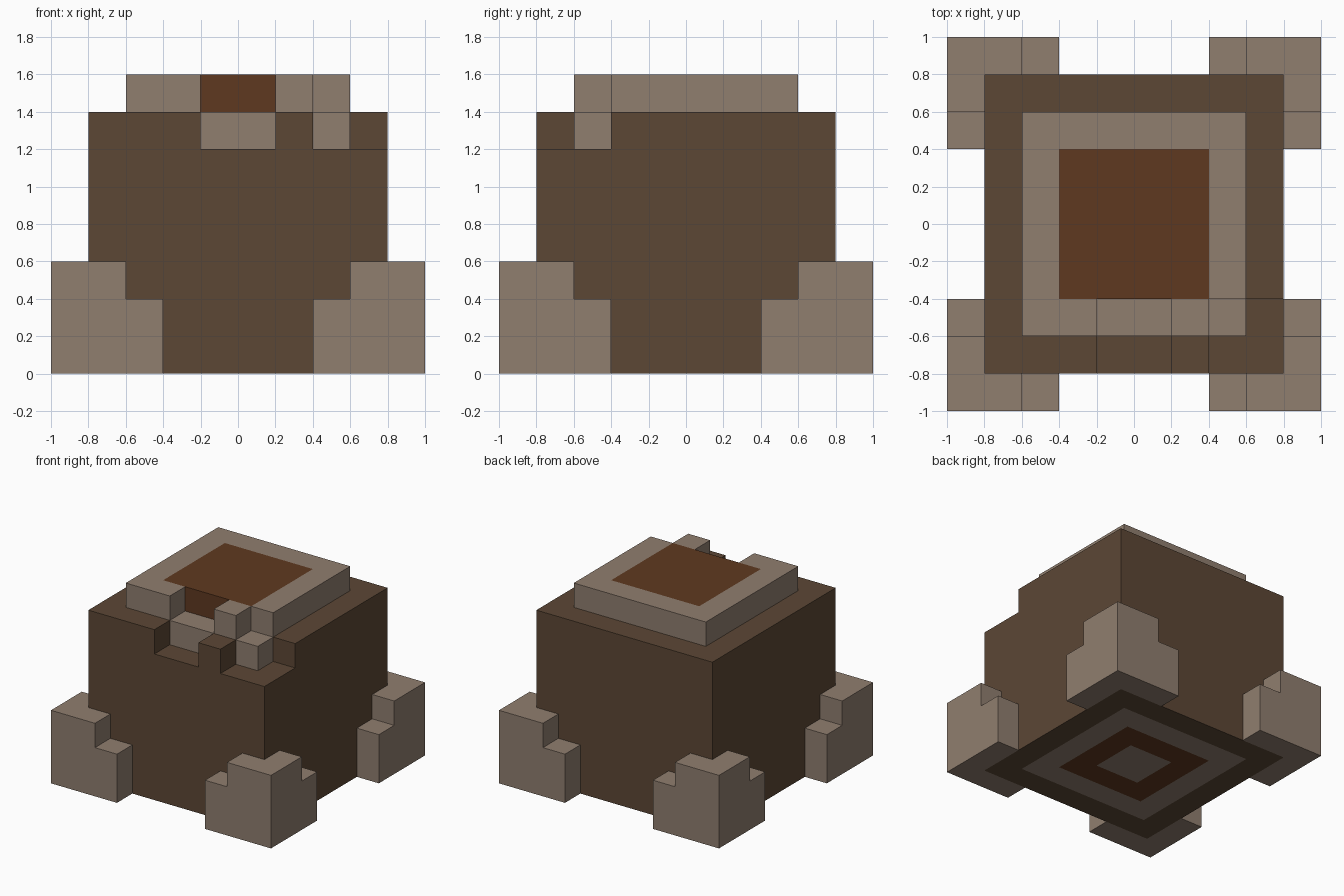
import bpy, bmesh

cube = bpy.data.objects.get("Cube")
if cube:
    bpy.data.objects.remove(cube, do_unlink=True)


def srgb(r, g, b):
    lin = [((c / 255 + 0.055) / 1.055) ** 2.4 for c in (r, g, b)]
    return (*lin, 1.0)


def material(name, colour):
    mat = bpy.data.materials.new(name)
    mat.use_nodes = True
    mat.diffuse_color = colour
    node = next(n for n in mat.node_tree.nodes if n.type == "BSDF_PRINCIPLED")
    node.inputs["Base Color"].default_value = colour
    return mat


dark = material("dark_brown", srgb(92, 71, 53))
tan = material("pale_tan", srgb(144, 126, 111))
rust = material("rust_brown", srgb(95, 57, 32))


def prism(name, outline, z0, z1, mats, rings=()):
    """Extrude a flat outline; optionally inset coloured rings on its underside."""
    bm = bmesh.new()
    base = bm.faces.new([bm.verts.new((x, y, z0)) for x, y in outline])
    top = bmesh.ops.extrude_face_region(bm, geom=[base], use_keep_orig=True)
    verts = [g for g in top["geom"] if isinstance(g, bmesh.types.BMVert)]
    bmesh.ops.translate(bm, verts=verts, vec=(0, 0, z1 - z0))
    bmesh.ops.recalc_face_normals(bm, faces=bm.faces)
    for index in rings:
        bmesh.ops.inset_region(bm, faces=[base], thickness=0.2, use_even_offset=True)
        base.material_index = index
    mesh = bpy.data.meshes.new(name)
    bm.to_mesh(mesh)
    bm.free()
    for mat in mats:
        mesh.materials.append(mat)
    obj = bpy.data.objects.new(name, mesh)
    bpy.context.collection.objects.link(obj)
    return obj


def rect(x0, x1, y0, y1):
    return [(x0, y0), (x1, y0), (x1, y1), (x0, y1)]


# Body, with nested coloured squares on its underside
prism("body", rect(-0.8, 0.8, -0.8, 0.8), 0, 1.2, [dark, tan, rust], rings=(1, 2, 1))

# Upper body layer, with the front gap and the broken left corner
prism("body_upper_layer",
      [(-0.8, -0.8), (-0.2, -0.8), (-0.2, -0.4), (0.2, -0.4), (0.2, -0.8),
       (0.4, -0.8), (0.4, -0.4), (0.8, -0.4), (0.8, 0.8), (-0.8, 0.8)],
      1.2, 1.4, [dark])

# Pale blocks exposed in the gaps
prism("gap_block", rect(-0.2, 0.2, -0.6, -0.4), 1.2, 1.4, [tan])
prism("corner_block", rect(0.4, 0.6, -0.6, -0.4), 1.2, 1.4, [tan])

# Crown around the core, open at the front
prism("crown",
      [(-0.2, -0.6), (-0.2, -0.4), (-0.4, -0.4), (-0.4, 0.4), (0.4, 0.4),
       (0.4, -0.4), (0.6, -0.4), (0.6, 0.6), (-0.6, 0.6), (-0.6, -0.6)],
      1.4, 1.6, [tan])
prism("crown_post", rect(0.2, 0.4, -0.6, -0.4), 1.4, 1.6, [tan])
prism("core", rect(-0.4, 0.4, -0.4, 0.4), 1.4, 1.6, [rust])

# Stepped feet wrapped around the four lower corners
for x_name, sx in (("left", 1), ("right", -1)):
    for y_name, sy in (("front", -1), ("back", 1)):
        for part, a, z0, z1 in (("foot", 0.4, 0, 0.4), ("foot_step", 0.6, 0.4, 0.6)):
            outline = [(a, 1), (1, 1), (1, a), (0.8, a), (0.8, 0.8), (a, 0.8)]
            prism(f"{y_name}_{x_name}_{part}",
                  [(x * sx, y * sy) for x, y in outline], z0, z1, [tan])
